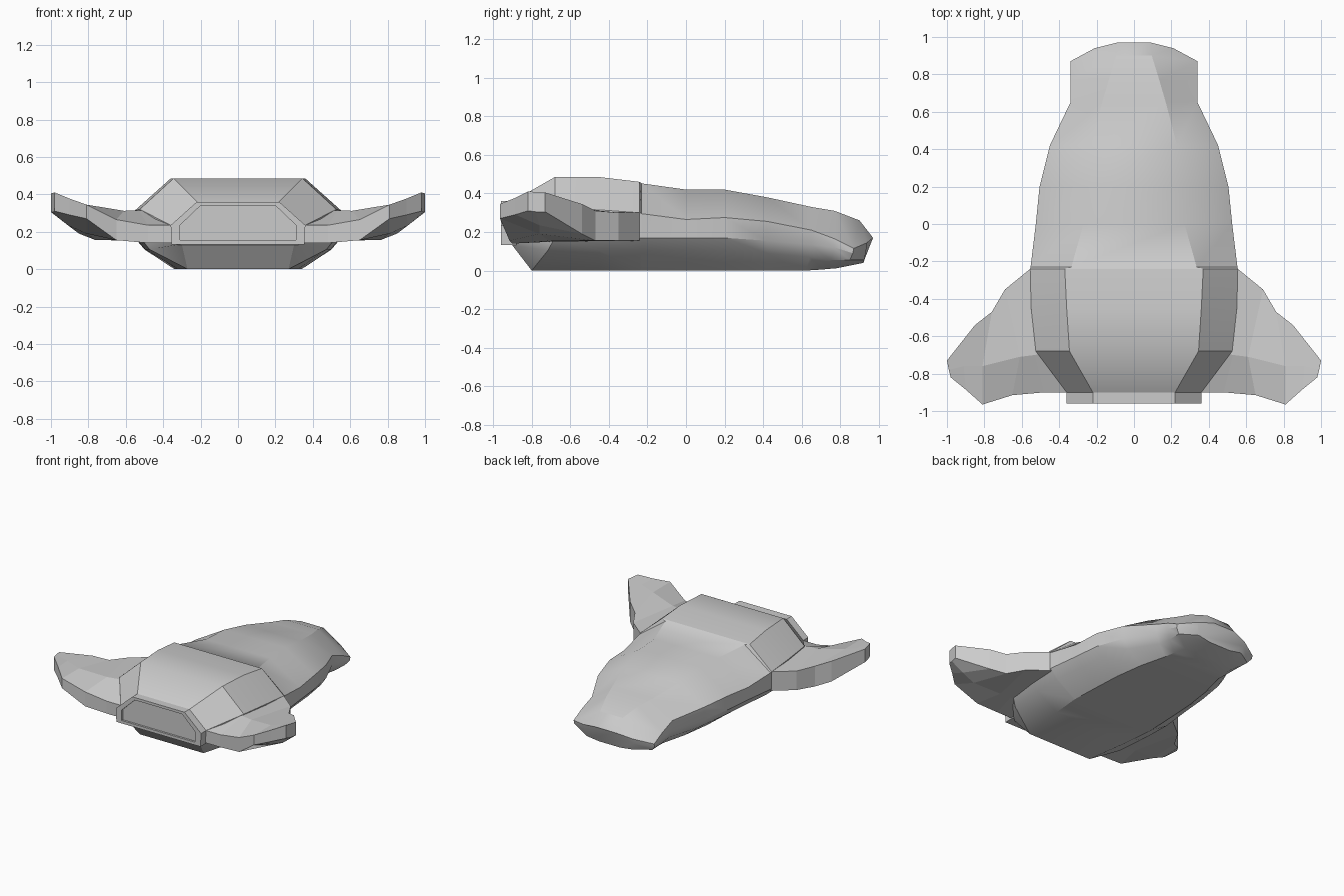
import bpy, bmesh, math


def loft(name, rings, smooth=None):
    """Skin a list of closed rings and cap both ends."""
    bm = bmesh.new()
    loops = [[bm.verts.new(p) for p in ring] for ring in rings]
    n = len(loops[0])
    for a, b in zip(loops, loops[1:]):
        for i in range(n):
            j = (i + 1) % n
            bm.faces.new((a[i], a[j], b[j], b[i]))
    bm.faces.new(loops[0])
    bm.faces.new(loops[-1])
    bmesh.ops.recalc_face_normals(bm, faces=bm.faces)
    me = bpy.data.meshes.new(name)
    bm.to_mesh(me)
    bm.free()
    ob = bpy.data.objects.new(name, me)
    bpy.context.collection.objects.link(ob)
    if smooth:
        bpy.ops.object.select_all(action='DESELECT')
        bpy.context.view_layer.objects.active = ob
        ob.select_set(True)
        bpy.ops.object.shade_smooth_by_angle(angle=math.radians(smooth))
    return ob


def both(half):
    """Close a right-hand half section with its mirror image."""
    return half + [(-x, y, z) for x, y, z in reversed(half)]


def section(y, xt, zt, xc, zc, zl, xb, zb, yb):
    """Roof edge, chine, rounded lower side, belly edge."""
    return both([(xt, y, zt), (xc, y, zc), (xc, y, zl + 0.03),
                 (xc * 0.9, y + (yb - y) * 0.3, zl - 0.035), (xb, yb, zb)])


# Hull: stations from rear to nose
stations = [
    (-0.90, .22, .36, .36, .235, .165, .30, .13, -0.90),
    (-0.68, .345, .485, .525, .32, .14, .27, 0, -0.80),
    (-0.45, .36, .485, .55, .315, .14, .32, 0, -0.45),
    (-0.24, .37, .46, .555, .30, .14, .34, 0, -0.24),
    (-0.23, .335, .452, .553, .295, .14, .34, 0, -0.23),
    (0.00, .27, .42, .525, .265, .14, .33, 0, 0.00),
    (0.20, .255, .42, .505, .275, .14, .32, 0, 0.20),
    (0.42, .23, .38, .45, .255, .125, .29, 0, 0.42),
    (0.65, .17, .33, .34, .21, .105, .24, 0, 0.62),
    (0.77, .135, .31, .34, .165, .09, .22, .005, 0.70),
]
rings = [section(*s) for s in stations]
# Swept-back blunt nose
rings.append(both([(.095, .90, .26), (.34, .87, .115), (.34, .865, .09),
                   (.31, .85, .055), (.19, .78, .012)]))
rings.append(both([(.09, .97, .17), (.21, .94, .145), (.21, .935, .11),
                   (.19, .925, .055), (.09, .92, .04)]))
loft("hull", rings, 31)


# Engine outlet: raised rim with a shallow recess
def outlet(y, inner):
    pts = [(.20, .34), (.31, .235), (.31, .155)] if inner else \
          [(.22, .36), (.36, .235), (.355, .133)]
    return both([(x, y, z) for x, z in pts])


loft("engine_outlet", [outlet(-.88, False), outlet(-.96, False),
                       outlet(-.96, True), outlet(-.945, True)])

# Wings: leading, middle and trailing points as (x, y, top z, bottom z)
wing = [
    [(.42, -.24, .30, .155), (.40, -.68, .30, .15), (.33, -.90, .235, .14)],
    [(.555, -.24, .30, .155), (.53, -.70, .315, .15), (.48, -.90, .235, .14)],
    [(.69, -.35, .30, .155), (.61, -.71, .312, .155), (.65, -.915, .265, .155)],
    [(.76, -.47, .31, .155), (.81, -.76, .343, .19), (.81, -.965, .345, .27)],
    [(.85, -.54, .345, .19), (.91, -.76, .375, .235), (.90, -.885, .377, .29)],
    [(1.0, -.73, .405, .305), (.99, -.78, .408, .305), (.98, -.82, .41, .31)],
]
for side, name in ((1, "right_wing"), (-1, "left_wing")):
    loft(name, [[(side * x, y, t) for x, y, t, b in st] +
                [(side * x, y, b) for x, y, t, b in reversed(st)] for st in wing])
